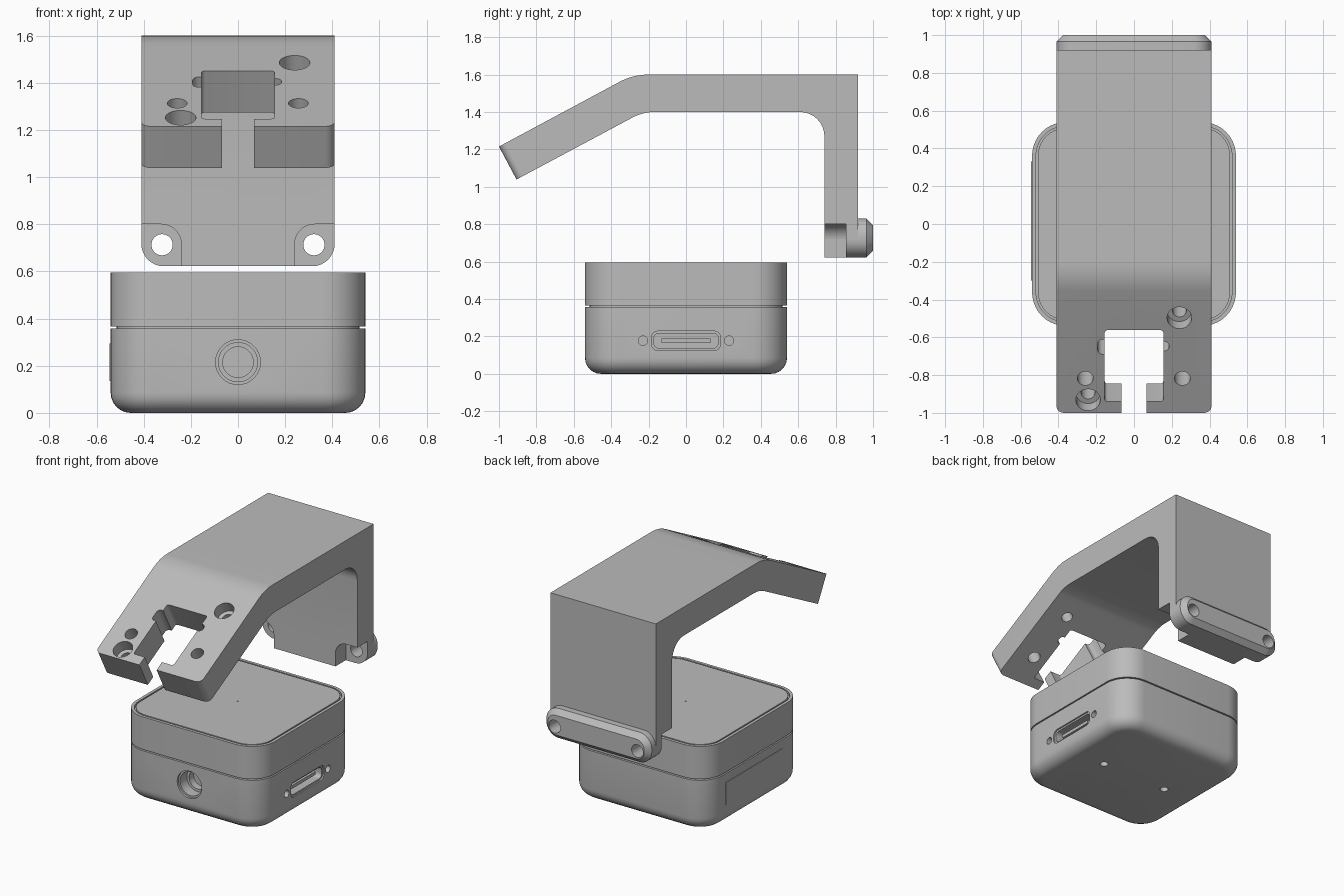
import bpy, bmesh, math
from mathutils import Matrix, Vector

cube = bpy.data.objects.get("Cube")
if cube:
    bpy.data.objects.remove(cube, do_unlink=True)

grey = bpy.data.materials.new("plain grey")
grey.use_nodes = True
grey.diffuse_color = (0.5, 0.5, 0.5, 1)
grey.node_tree.nodes["Principled BSDF"].inputs["Base Color"].default_value = (0.5, 0.5, 0.5, 1)


def frame(x, y, z, origin=(0, 0, 0)):
    m = Matrix((x, y, z)).transposed().to_4x4()
    m.translation = Vector(origin)
    return m


# Working planes: the third axis is the extrusion direction
SLOPE = math.atan(0.537)
C, S = math.cos(SLOPE), math.sin(SLOPE)
TOP = Matrix.Identity(4)
FRONT = frame((1, 0, 0), (0, 0, 1), (0, -1, 0))      # depth runs along -y
SIDE = frame((0, 1, 0), (0, 0, 1), (1, 0, 0))        # depth runs along +x
ARM = frame((1, 0, 0), (0, C, S), (0, -S, C), (0, -1, 1.215))


def outline(corners, n=8):
    """Polygon from (x, y, radius) corners with filleted corners."""
    pts = []
    for i, (x, y, r) in enumerate(corners):
        p = Vector((x, y))
        if r == 0:
            pts.append(p)
            continue
        a = (Vector(corners[i - 1][:2]) - p).normalized()
        b = (Vector(corners[(i + 1) % len(corners)][:2]) - p).normalized()
        half = a.angle(b) / 2
        centre = p + (a + b).normalized() * r / math.sin(half)
        t = r / math.tan(half)
        v0, v1 = p + a * t - centre, p + b * t - centre
        sweep = math.pi - 2 * half
        for k in range(n + 1):
            f = k / n
            pts.append(centre + (v0 * math.sin((1 - f) * sweep) + v1 * math.sin(f * sweep)) / math.sin(sweep))
    return pts


def rect(x0, x1, y0, y1, r=0, n=8):
    return outline([(x0, y0, r), (x1, y0, r), (x1, y1, r), (x0, y1, r)], n)


def circle(x, y, r, n=32):
    return [Vector((x + r * math.cos(i * math.tau / n), y + r * math.sin(i * math.tau / n))) for i in range(n)]


def prism(name, pts, d0, d1, plane, bevel=None):
    """Extrude an outline; bevel = (edge test, width, segments) in plane space."""
    bm = bmesh.new()
    lo = [bm.verts.new((p.x, p.y, d0)) for p in pts]
    hi = [bm.verts.new((p.x, p.y, d1)) for p in pts]
    bm.faces.new(lo)
    bm.faces.new(hi)
    for i in range(len(pts)):
        j = (i + 1) % len(pts)
        bm.faces.new((lo[i], lo[j], hi[j], hi[i]))
    bmesh.ops.recalc_face_normals(bm, faces=bm.faces)
    if bevel:
        test, width, segs = bevel
        edges = [e for e in bm.edges if all(test(v.co) for v in e.verts)]
        bmesh.ops.bevel(bm, geom=edges, offset=width, segments=segs, profile=0.5, affect='EDGES')
    bm.transform(plane)
    me = bpy.data.meshes.new(name)
    bm.to_mesh(me)
    bm.free()
    me.materials.append(grey)
    ob = bpy.data.objects.new(name, me)
    bpy.context.collection.objects.link(ob)
    return ob


def cut(ob, pts, d0, d1, plane):
    tool = prism("cutter", pts, d0, d1, plane)
    tool.hide_render = True
    mod = ob.modifiers.new("cut", 'BOOLEAN')
    mod.operation, mod.solver, mod.object = 'DIFFERENCE', 'EXACT', tool
    bpy.context.view_layer.objects.active = ob
    bpy.ops.object.modifier_apply(modifier=mod.name)
    bpy.data.objects.remove(tool, do_unlink=True)


def square(h, r):
    return rect(-h, h, -h, h, r, 10)


# Lower housing with a rounded bottom edge
body = prism("lower_housing", square(0.54, 0.18), 0, 0.357, TOP, (lambda c: c.z < 0.001, 0.085, 6))
# Round socket on the front
for r, depth in ((0.095, 0.015), (0.083, 0.09), (0.065, 0.14)):
    cut(body, circle(0, 0.215, r), 0.54 - depth, 0.6, FRONT)
# Connector port and its two screw holes on the left side
cut(body, rect(-0.185, 0.185, 0.125, 0.228, 0.035), 0.53, 0.6, SIDE)
cut(body, rect(-0.172, 0.172, 0.137, 0.216, 0.028), 0.46, 0.6, SIDE)
for y in (-0.23, 0.23):
    cut(body, circle(y, 0.177, 0.025, 20), 0.49, 0.6, SIDE)
# Screw holes underneath
for x in (-0.26, 0.26):
    cut(body, circle(x, 0, 0.027, 20), -0.1, 0.06, TOP)
prism("port_tongue", rect(-0.13, 0.13, 0.165, 0.188), 0.45, 0.51, SIDE)
prism("side_label_plate", rect(-0.3, 0.33, 0.135, 0.295), -0.544, -0.53, SIDE)

# Seam, lid and inset top panel
prism("seam_core", square(0.515, 0.155), 0.33, 0.39, TOP)
lid = prism("lid", square(0.54, 0.18), 0.366, 0.595, TOP)
cut(lid, square(0.519, 0.159), 0.575, 0.7, TOP)
panel = prism("top_panel", square(0.509, 0.149), 0.57, 0.595, TOP)
cut(panel, circle(0, 0, 0.005, 12), 0.58, 0.7, TOP)

# Bracket: sloped arm, flat top and rear leg in one bent profile
profile = outline([(-1, 1.215, 0), (-0.283, 1.6, 0.33), (0.92, 1.6, 0), (0.92, 0.72, 0),
                   (0.74, 0.72, 0), (0.74, 1.4, 0.13), (-0.23, 1.4, 0.25), (-0.906, 1.039, 0)])
profile.reverse()
bracket = prism("bracket", profile, -0.41, 0.41, SIDE)

# Round the side corners of the arm tip
bm = bmesh.new()
bm.from_mesh(bracket.data)
inv = ARM.inverted()
tip = [e for e in bm.edges if all((inv @ v.co).y < 0.01 for v in e.verts)
       and abs(e.verts[0].co.x - e.verts[1].co.x) < 0.001]
bmesh.ops.bevel(bm, geom=tip, offset=0.04, segments=6, profile=0.5, affect='EDGES')
bm.to_mesh(bracket.data)
bm.free()

# Window in the arm, open slot at the tip, side notches
cut(bracket, rect(-0.155, 0.155, 0.068, 0.497, 0.015, 4), -0.4, 0.2, ARM)
cut(bracket, rect(-0.067, 0.067, -0.2, 0.2), -0.4, 0.2, ARM)
cut(bracket, rect(-0.192, -0.1, 0.352, 0.442, 0.025, 5), -0.4, 0.2, ARM)
cut(bracket, rect(0.1, 0.185, 0.372, 0.428, 0.025, 5), -0.4, 0.2, ARM)

# Plain and counterbored holes in the arm
for x in (-0.258, 0.256):
    cut(bracket, circle(x, 0.207, 0.042), -0.4, 0.2, ARM)
for x, u in ((0.24, 0.571), (-0.243, 0.078)):
    cut(bracket, circle(x, u, 0.065), -0.08, 0.2, ARM)
    cut(bracket, circle(x, u, 0.037), -0.4, 0.2, ARM)

# Corner recesses on the front of the leg
recess = [(0.24, 0.5, 0), (0.5, 0.5, 0), (0.5, 0.8, 0), (0.24, 0.8, 0.085)]
for s in (-1, 1):
    cut(bracket, outline([(s * x, z, r) for x, z, r in recess]), -0.855, -0.6, FRONT)

# Foot block and rear mounting bar
prism("foot_block", rect(-0.24, 0.24, 0.622, 0.76), -0.87, -0.74, FRONT)
bar = prism("mounting_bar", rect(-0.41, 0.41, 0.622, 0.83, 0.095), -1.0, -0.855, FRONT,
            (lambda c: c.z < -0.999, 0.035, 1))
for s in (-1, 1):
    for part in (bracket, bar):
        cut(part, circle(s * 0.322, 0.713, 0.045), -1.2, -0.5, FRONT)

# Smooth curved walls, keep real edges sharp
bpy.ops.object.select_all(action='DESELECT')
for ob in bpy.context.scene.objects:
    if ob.type == 'MESH':
        ob.select_set(True)
        bpy.context.view_layer.objects.active = ob
bpy.ops.object.shade_smooth_by_angle(angle=math.radians(30))
